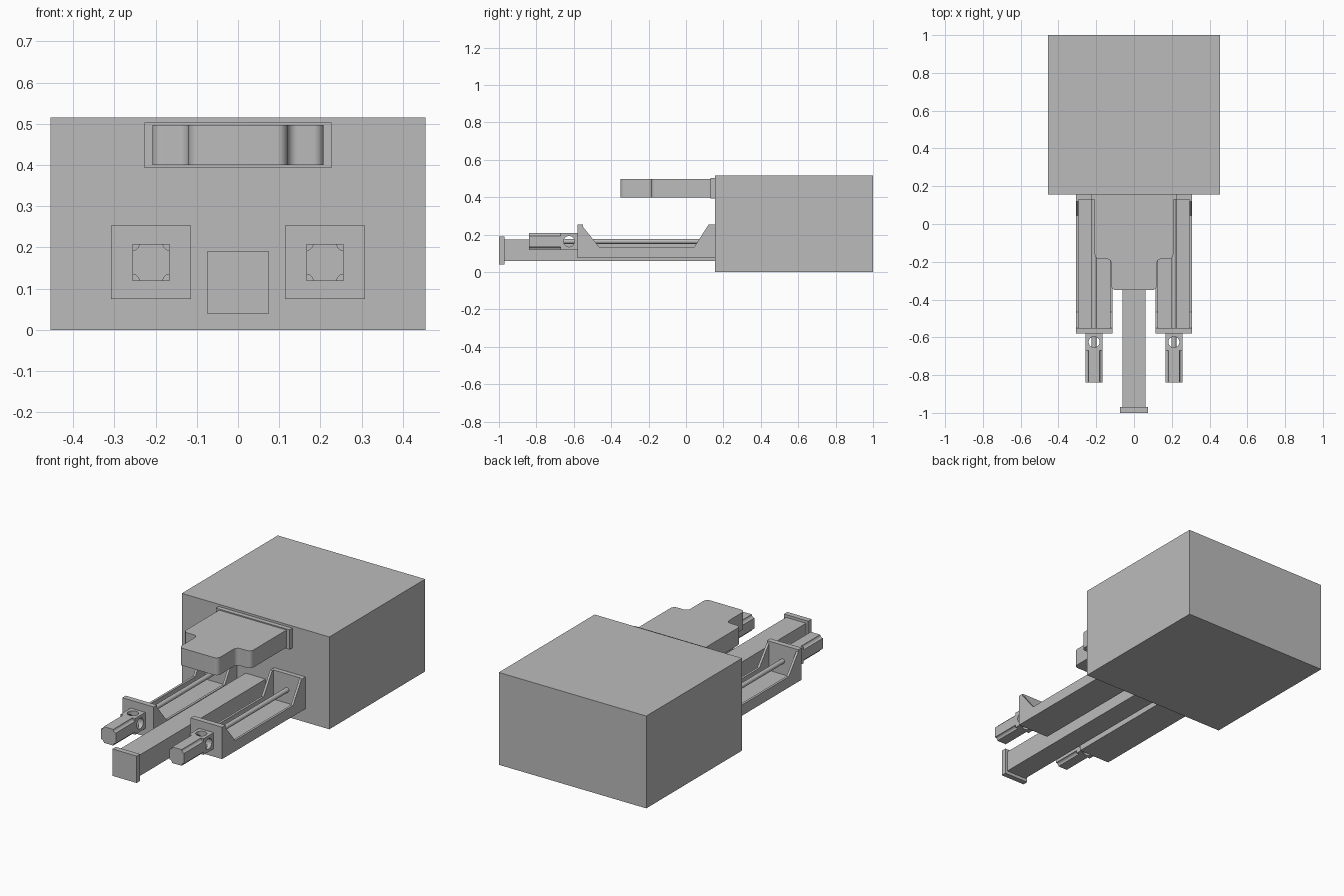
import bpy, bmesh, math
from mathutils import Vector, Matrix

if "Cube" in bpy.data.objects:
    bpy.data.objects.remove(bpy.data.objects["Cube"], do_unlink=True)

grey = bpy.data.materials.new("plain_grey")
grey.use_nodes = True
grey.diffuse_color = (0.5, 0.5, 0.5, 1)
grey.node_tree.nodes["Principled BSDF"].inputs["Base Color"].default_value = (0.5, 0.5, 0.5, 1)


def finish(name, bm, smooth=False):
    bmesh.ops.recalc_face_normals(bm, faces=bm.faces)
    mesh = bpy.data.meshes.new(name)
    bm.to_mesh(mesh)
    bm.free()
    mesh.materials.append(grey)
    obj = bpy.data.objects.new(name, mesh)
    bpy.context.collection.objects.link(obj)
    if smooth:
        shade(obj)
    return obj


def shade(obj):
    bpy.ops.object.select_all(action="DESELECT")
    obj.select_set(True)
    bpy.context.view_layer.objects.active = obj
    bpy.ops.object.shade_smooth_by_angle(angle=math.radians(35))


def box(name, x, y, z):
    bm = bmesh.new()
    bmesh.ops.create_cube(bm, size=1)
    for v in bm.verts:
        v.co = [a + (b - a) * (c + 0.5) for (a, b), c in zip((x, y, z), v.co)]
    return finish(name, bm)


def prism(points, shift):
    """Extrude a closed outline of 3D points along a vector."""
    bm = bmesh.new()
    face = bm.faces.new([bm.verts.new(p) for p in points])
    new = bmesh.ops.extrude_face_region(bm, geom=[face], use_keep_orig=True)["geom"]
    bmesh.ops.translate(bm, vec=shift, verts=[g for g in new if isinstance(g, bmesh.types.BMVert)])
    return bm


def cylinder(name, radius, length, axis, centre):
    bm = bmesh.new()
    turn = Vector((0, 0, 1)).rotation_difference(Vector(axis)).to_matrix().to_4x4()
    bmesh.ops.create_cone(bm, cap_ends=True, segments=32, radius1=radius, radius2=radius,
                          depth=length, matrix=Matrix.Translation(centre) @ turn)
    return finish(name, bm, True)


def cut(obj, cutters):
    """Subtract the cutters, apply the result and remove them."""
    for c in cutters:
        c.hide_render = True
        mod = obj.modifiers.new("cut", "BOOLEAN")
        mod.operation, mod.solver, mod.object = "DIFFERENCE", "EXACT", c
    bpy.context.view_layer.update()
    evaluated = obj.evaluated_get(bpy.context.evaluated_depsgraph_get())
    mesh = bpy.data.meshes.new_from_object(evaluated)
    obj.modifiers.clear()
    obj.data = mesh
    for c in cutters:
        bpy.data.objects.remove(c, do_unlink=True)


# Main housing and the central beam with its end cap
box("housing", (-0.455, 0.455), (0.155, 1), (0, 0.515))
box("centre_beam", (-0.062, 0.062), (-0.97, 0.155), (0.058, 0.175))
box("beam_end_cap", (-0.075, 0.075), (-1, -0.97), (0.04, 0.19))

# Upper stepped tongue with rounded upright corners, and its collar
box("tongue_collar", (-0.227, 0.227), (0.13, 0.155), (0.393, 0.503))
half = [(0.208, 0.13), (0.208, -0.185), (0.12, -0.185), (0.12, -0.35)]
outline = half + [(-x, y) for x, y in reversed(half)]
bm = prism([(x, y, 0.4) for x, y in outline], (0, 0, 0.097))
corners = [e for e in bm.edges
           if abs(e.verts[0].co.z - e.verts[1].co.z) > 0.05 and e.verts[0].co.y < 0]
bmesh.ops.bevel(bm, geom=corners, offset=0.025, segments=8, profile=0.5, affect="EDGES")
finish("tongue", bm, True)

# Side profile of the tray walls, (y, z)
wall = [(-0.58, 0.075), (0.155, 0.075), (0.155, 0.253), (0.12, 0.253),
        (0.045, 0.135), (-0.465, 0.135), (-0.56, 0.253), (-0.58, 0.253)]
thick = 0.013
mid_z = 0.164

for side, s in (("left", 1), ("right", -1)):
    cx = 0.211 * s
    lo, hi = cx - 0.097, cx + 0.097

    # Open tray: two walls, floor and end plates
    for edge, x in (("low", lo), ("high", hi - thick)):
        finish(f"{side}_tray_wall_{edge}", prism([(x, y, z) for y, z in wall], (thick, 0, 0)))
    box(f"{side}_tray_floor", (lo, hi), (-0.58, 0.155), (0.075, 0.09))
    box(f"{side}_tray_front_plate", (lo, hi), (-0.58, -0.55), (0.075, 0.253))
    box(f"{side}_tray_back_plate", (lo, hi), (0.13, 0.155), (0.075, 0.253))

    # Drive rod running through the tray into the tip
    cylinder(f"{side}_rod", 0.013, 0.81, (0, 1, 0), (cx, -0.265, mid_z))

    # Square tip with grooved corners and crossing round holes
    r = 0.045
    tip = box(f"{side}_tip", (cx - r, cx + r), (-0.84, -0.575), (mid_z - r, mid_z + r))
    cutters = [cylinder("groove_cutter", 0.016, 0.2, (0, 1, 0), (cx + r * i, -0.77, mid_z + r * k))
               for i in (-1, 1) for k in (-1, 1)]
    cutters += [cylinder("hole_cutter", 0.029, 0.2, axis, (cx, -0.625, mid_z))
                for axis in ((1, 0, 0), (0, 0, 1))]
    cut(tip, cutters)
    shade(tip)
